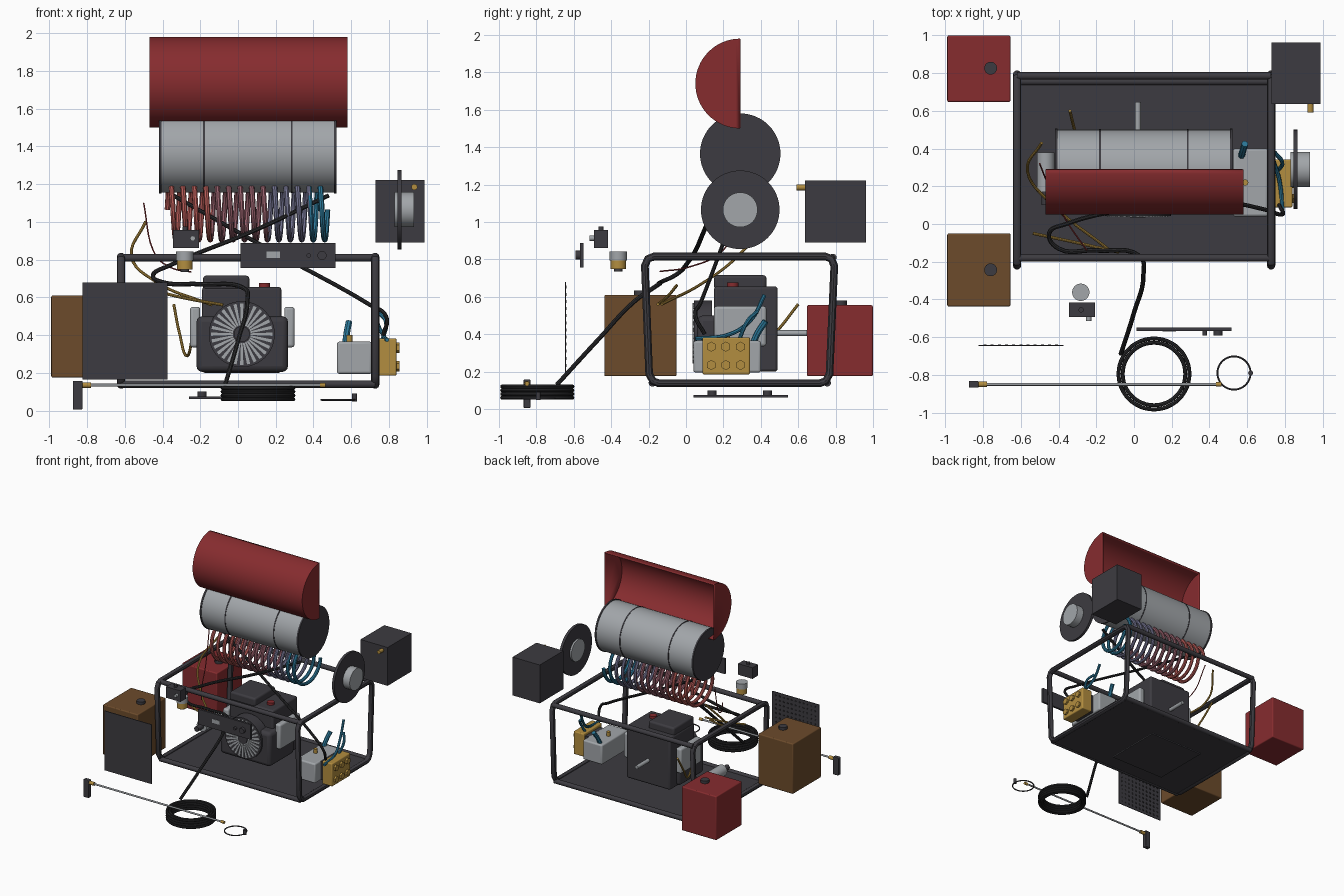
import bpy, bmesh, math
from mathutils import Vector, Matrix

if "Cube" in bpy.data.objects:
    bpy.data.objects.remove(bpy.data.objects["Cube"])

def mat(name, c):
    m = bpy.data.materials.new(name)
    m.diffuse_color = (*c, 1)
    m.use_nodes = True
    m.node_tree.nodes["Principled BSDF"].inputs["Base Color"].default_value = m.diffuse_color
    return m

CHAR = mat("charcoal", (.046, .044, .052))
BLACK = mat("black_rubber", (.022, .022, .024))
GREY = mat("light_grey", (.36, .38, .40))
RED = mat("red", (.24, .025, .028))
BROWN = mat("brown", (.15, .07, .024))
GOLD = mat("brass", (.45, .27, .05))
BLUE = mat("blue", (.025, .19, .32))
HOT = mat("coil_red", (.45, .10, .09))
WARM = mat("coil_mauve", (.29, .11, .14))
COOL = mat("coil_slate", (.17, .17, .28))

def finish(name, bm, m, bevel=0, smooth=True):
    me = bpy.data.meshes.new(name)
    bmesh.ops.recalc_face_normals(bm, faces=bm.faces)
    bm.to_mesh(me)
    bm.free()
    ob = bpy.data.objects.new(name, me)
    bpy.context.collection.objects.link(ob)
    me.materials.append(m)
    if bevel:
        b = ob.modifiers.new("bevel", 'BEVEL')
        b.width, b.segments = bevel, 3
    if smooth:
        bpy.ops.object.select_all(action='DESELECT')
        ob.select_set(True)
        bpy.context.view_layer.objects.active = ob
        bpy.ops.object.shade_smooth_by_angle(angle=math.radians(35))
    return ob

def box(name, m, x0, x1, y0, y1, z0, z1, bevel=0):
    bm = bmesh.new()
    bmesh.ops.create_cube(bm, size=1)
    for v in bm.verts:
        v.co = Vector(((x0+x1)/2 + v.co.x*(x1-x0), (y0+y1)/2 + v.co.y*(y1-y0), (z0+z1)/2 + v.co.z*(z1-z0)))
    return finish(name, bm, m, bevel, smooth=bool(bevel))

def cyl(name, m, a, b, r, r2=None, n=32):
    a, b = Vector(a), Vector(b)
    d = b - a
    M = Matrix.Translation((a+b)/2) @ d.to_track_quat('Z', 'Y').to_matrix().to_4x4()
    bm = bmesh.new()
    bmesh.ops.create_cone(bm, cap_ends=True, segments=n, radius1=r, radius2=r if r2 is None else r2,
                          depth=d.length, matrix=M)
    return finish(name, bm, m)

def tube(name, m, pts, r, closed=False, smooth=True, res=2):
    """Round tube swept along points, turned into a mesh."""
    cu = bpy.data.curves.new(name, 'CURVE')
    cu.dimensions, cu.bevel_depth, cu.bevel_resolution = '3D', r, res
    cu.use_fill_caps, cu.resolution_u = True, 6
    if smooth:
        s = cu.splines.new('BEZIER')
        s.bezier_points.add(len(pts)-1)
        for p, c in zip(s.bezier_points, pts):
            p.co = c
            p.handle_left_type = p.handle_right_type = 'AUTO'
    else:
        s = cu.splines.new('POLY')
        s.points.add(len(pts)-1)
        for p, c in zip(s.points, pts):
            p.co = (*c, 1)
    s.use_cyclic_u = closed
    tmp = bpy.data.objects.new(name + "_path", cu)
    bpy.context.collection.objects.link(tmp)
    me = bpy.data.meshes.new_from_object(tmp.evaluated_get(bpy.context.evaluated_depsgraph_get()))
    bpy.data.objects.remove(tmp)
    bm = bmesh.new()
    bm.from_mesh(me)
    return finish(name, bm, m)

def circle(cx, cy, z, r, n=48):
    return [(cx + r*math.cos(2*math.pi*i/n), cy + r*math.sin(2*math.pi*i/n), z) for i in range(n)]

# Frame: two bent end loops, four long rails, floor plate
def loop_points():
    corners = [(-.195, .137), (.765, .137), (.795, .815), (-.222, .815)]
    out = []
    for i, c in enumerate(corners):
        c = Vector(c)
        for q in (Vector(corners[i-1]), Vector(corners[(i+1) % 4])):
            out.append(c + (q-c).normalized()*.05)
            if len(out) % 3 == 1:
                out.append(c + (Vector((.285, .475))-c).normalized()*.022)
    return out
for side, x in (("left", -.62), ("right", .727)):
    tube("frame_loop_" + side, CHAR, [(x, p.x, p.y) for p in loop_points()], .022, True, False, 3)
for n, y, z in (("front_top", -.18, .81), ("back_top", .785, .81), ("front_low", -.18, .14), ("back_low", .755, .14)):
    cyl("rail_" + n, CHAR, (-.62, y, z), (.727, y, z), .02, n=16)
box("floor_plate", CHAR, -.6, .71, -.18, .755, .125, .145)

# Plate under the floor with small feet
box("under_plate", CHAR, -.26, .26, .04, .545, .062, .074)
for x in (-.19, .19):
    for y in (.14, .435):
        cyl("plate_foot", CHAR, (x, y, .074), (x, y, .1), .024, n=16)

# Half-round hood, open at the back
bm = bmesh.new()
arc = [(math.pi/2 + math.pi*i/32) for i in range(33)]
ends = [[bm.verts.new((x, .29 + .24*math.cos(a), 1.74 + .24*math.sin(a))) for a in arc] for x in (-.47, .58)]
for e in ends:
    bm.faces.new(e)
for i in range(32):
    bm.faces.new((ends[0][i], ends[0][i+1], ends[1][i+1], ends[1][i]))
hood = finish("hood", bm, RED)
sol = hood.modifiers.new("shell", 'SOLIDIFY')
sol.thickness = .008

# Heater drum with end discs and bands
cyl("drum", GREY, (-.41, .29, 1.365), (.515, .29, 1.365), .21, n=64)
for x in (-.42, .508):
    cyl("drum_end", CHAR, (x, .29, 1.365), (x+.014, .29, 1.365), .215, n=64)
for x in (-.18, .285):
    cyl("drum_band", CHAR, (x-.005, .29, 1.365), (x+.005, .29, 1.365), .2125, n=64)

# Heating coil, coloured hot to cold along its length
turns, steps = 14, 28
pts = [(-.375 + .85*i/(turns*steps), .29 + .16*math.cos(2*math.pi*i/steps),
        1.065 + .16*math.sin(2*math.pi*i/steps)) for i in range(turns*steps+1)]
coil = tube("heating_coil", HOT, pts, .0145, smooth=False)
for m in (WARM, COOL, BLUE):
    coil.data.materials.append(m)
for f in coil.data.polygons:
    f.material_index = sum(f.center.x > t for t in (-.14, .16, .38))

# Burner flange and hub, control box with nipple
cyl("burner_flange", CHAR, (.845, .29, 1.065), (.867, .29, 1.065), .21, n=64)
cyl("burner_hub", GREY, (.83, .29, 1.065), (.932, .29, 1.065), .093, n=48)
box("burner_box", CHAR, .728, .988, .637, .962, .89, 1.222)
cyl("box_nipple", GOLD, (.935, .59, 1.185), (.935, .64, 1.185), .016, n=16)

# Fuel and water tanks with caps
for n, m, y0, y1, z1, cy in (("brown", BROWN, -.437, -.05, .61, -.243), ("red", RED, .647, .999, .555, .826)):
    box(n + "_tank", m, -.99, -.655, y0, y1, .175, z1, .008)
    cyl(n + "_tank_cap", CHAR, (-.76, cy, z1), (-.76, cy, z1+.024), .034, n=24)

# Engine block, fan housing and cover
box("engine_block", CHAR, -.19, .23, .15, .49, .2, .655, .015)
box("fan_housing", CHAR, -.22, .265, .06, .4, .205, .5, .03)
box("engine_top", CHAR, -.185, .06, .15, .43, .64, .715, .015)
cyl("start_button", RED, (.14, .25, .65), (.14, .25, .675), .03, n=20)
cyl("fan_cover", CHAR, (.02, .042, .405), (.02, .14, .405), .175, n=48)
cyl("fan_hub", CHAR, (.02, .034, .405), (.02, .042, .405), .042, n=24)
for sx in (-1, 1):
    xm = .0225 + sx*.25
    box("engine_side", GREY, xm-.027, xm+.027, .15, .43, .335, .55, .015)
bm = bmesh.new()
for i in range(28):
    a = 2*math.pi*i/28
    M = Matrix.Translation((.02, .039, .405)) @ Matrix.Rotation(a, 4, 'Y') @ Matrix.Translation((.105, 0, 0))
    g = bmesh.ops.create_cube(bm, size=1, matrix=M @ Matrix.Diagonal((.115, .006, .013, 1)))
    for v in g['verts']:   # narrow each blade toward the hub
        p = M.inverted() @ v.co
        v.co = M @ Vector((p.x, p.y, p.z*(1.35 if p.x > 0 else .7)))
finish("fan_blades", bm, GREY, smooth=False)
cyl("drive_shaft", GREY, (.02, .48, .405), (.02, .648, .405), .016, n=20)

# Fuel pump motor beside the engine
cyl("small_motor", GREY, (-.468, .17, .33), (-.468, .38, .33), .047)
cyl("small_motor_nose", CHAR, (-.468, .1, .33), (-.468, .17, .33), .022, n=20)

# Water pump with brass head
box("pump_body", GREY, .525, .71, .04, .4, .195, .365, .012)
box("pump_neck", CHAR, .7, .75, .12, .32, .2, .36)
box("pump_head", GOLD, .742, .84, .088, .342, .185, .383, .008)
for y in (.135, .213, .291):
    for z in (.235, .333):
        cyl("pump_bolt", GOLD, (.835, y, z), (.856, y, z), .027, n=6)
cyl("pump_fitting", GOLD, (.59, .22, .36), (.59, .22, .4), .016, n=16)
tube("blue_hose_long", BLUE, [(.72, .42, .61), (.735, .35, .48), (.77, .235, .4), (.79, .05, .375)], .011)
tube("blue_hose_short", BLUE, [(.588, .425, .47), (.575, .38, .4), (.565, .345, .31)], .018)
tube("blue_hose_loop", BLUE, [(.745, .38, .52), (.785, .33, .47), (.76, .28, .36)], .011)

# Control panel with label and knobs
box("control_panel", CHAR, .012, .518, -.567, -.549, .757, .888)
box("panel_label", GREY, .152, .222, -.571, -.566, .808, .842)
for x, r in ((.445, .024), (.375, .012)):
    cyl("panel_knob", CHAR, (x, -.59, .822), (x, -.56, .822), r, n=20)

# Small switch box and filter bowl
box("switch_box", CHAR, -.345, -.207, -.492, -.417, .862, .958)
cyl("switch_knob", GREY, (-.24, -.515, .913), (-.24, -.49, .913), .014, n=16)
cyl("switch_stem", CHAR, (-.28, -.455, .955), (-.28, -.455, .975), .014, n=16)
cyl("filter_top", GREY, (-.282, -.362, .795), (-.282, -.362, .842), .046)
cyl("filter_bowl", GOLD, (-.282, -.362, .748), (-.282, -.362, .797), .042)
cyl("filter_drain", CHAR, (-.282, -.362, .735), (-.282, -.362, .75), .022, n=16)

# Loose side panel with rows of shallow dots on the back
box("side_panel", CHAR, -.825, -.375, -.648, -.642, .165, .68)
bm = bmesh.new()
for i in range(11):
    for j in range(13):
        bmesh.ops.create_cone(bm, cap_ends=True, segments=8, radius1=.008, radius2=.008, depth=.004,
            matrix=Matrix.Translation((-.79 + .038*i, -.641, .195 + .038*j)) @ Matrix.Rotation(math.pi/2, 4, 'X'))
finish("panel_dots", bm, BLACK)

# Spray wand
box("wand_grip", CHAR, -.876, -.824, -.868, -.832, .005, .158, .006)
cyl("wand_rod", GREY, (-.8, -.85, .135), (.44, -.85, .135), .0075, n=16)
cyl("wand_collar", GOLD, (-.825, -.85, .135), (-.78, -.85, .135), .015, n=16)
cyl("wand_nozzle", GOLD, (.435, -.85, .135), (.465, -.85, .135), .012, n=16)

# Wound hose and its run up to the coil
for k in range(4):
    for r in (.188, .166):
        tube("hose_ring", BLACK, circle(.106, -.795, .06 + .02*k, r), .0105, True, False)
tube("hose_run", BLACK, [(-.07, -.69, .13), (.0, -.47, .37), (.05, -.27, .58), (.03, -.17, .65),
                         (-.2, -.14, .67), (-.4, -.13, .68), (-.45, -.05, .72), (-.36, .0, .77),
                         (.1, .1, .96), (.48, .17, 1.14)], .012)
tube("coil_feed_hose", BLACK, [(-.36, .29, 1.15), (.1, .2, .89), (.7, .075, .56), (.785, .05, .5), (.77, .1, .4)], .011)

# Fuel lines and ignition wire
tube("fuel_line_long", GOLD, [(-.49, .43, 1.0), (-.565, .28, .82), (-.43, .1, .68), (-.14, -.13, .56)], .008)
tube("fuel_line_return", GOLD, [(-.535, -.05, .66), (-.3, -.1, .6), (-.08, -.15, .56)], .008)
tube("fuel_line_short", GOLD, [(-.34, .6, .56), (-.31, .48, .41), (-.27, .35, .29), (-.24, .25, .4)], .008)
tube("ignition_wire", RED, [(-.5, .32, 1.1), (-.45, .2, .85), (-.36, .02, .76), (-.25, -.14, .735)], .004)

# Clamp ring
tube("clamp_ring", CHAR, circle(.53, -.79, .057, .088), .005, True, False)
cyl("clamp_screw", CHAR, (.618, -.79, .048), (.618, -.79, .09), .013, n=16)
